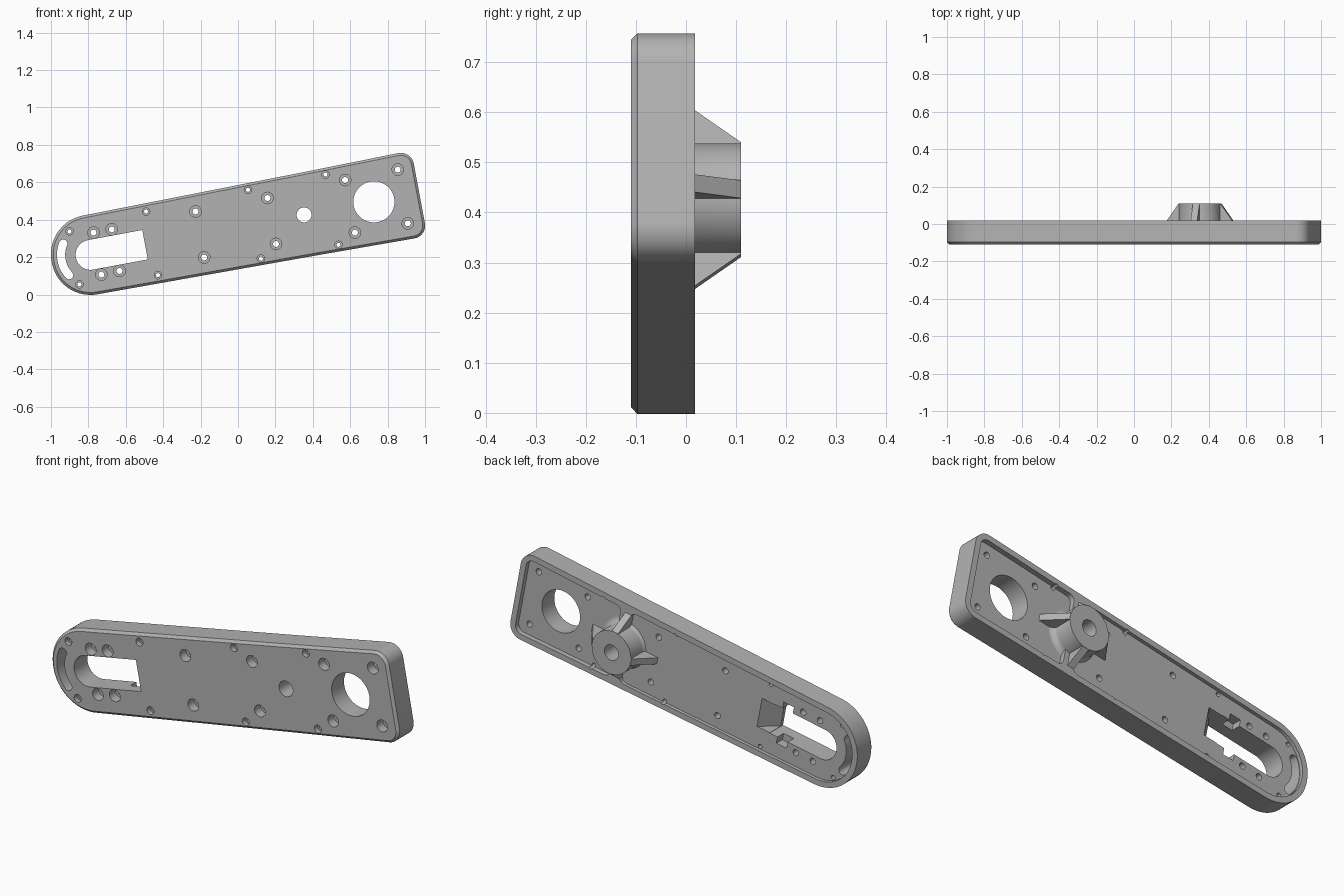
import bpy, bmesh, math
from mathutils import Matrix, Vector

if "Cube" in bpy.data.objects:
    bpy.data.objects.remove(bpy.data.objects["Cube"], do_unlink=True)

grey = bpy.data.materials.new("mid_grey")
grey.use_nodes = True
grey.diffuse_color = (0.45, 0.45, 0.45, 1)
grey.node_tree.nodes["Principled BSDF"].inputs["Base Color"].default_value = grey.diffuse_color

# Part frame: u along the arm, y through its thickness, v across it
FRAME = Matrix.Translation((-0.788, 0, 0.212)) @ Matrix.Rotation(math.radians(-10.6), 4, 'Y')
FRONT, BACK, TOP = -0.11, 0.018, 0.11
R, KINK, KINK_H, END, END_H = 0.212, 1.18, 0.225, 1.788, 0.233
HUB = 1.161


def circle(u, v, r, n=32):
    return [(u + r * math.cos(2 * math.pi * i / n), v + r * math.sin(2 * math.pi * i / n)) for i in range(n)]


def rect(u0, u1, v0, v1):
    return [(u0, v0), (u1, v0), (u1, v1), (u0, v1)]


def rounded(corners, n=20):
    """Polygon of (u, v, radius) corners with filleted corners."""
    pts = []
    for i, (u, v, r) in enumerate(corners):
        p = Vector((u, v))
        if r == 0:
            pts.append((u, v))
            continue
        a = (Vector(corners[i - 1][:2]) - p).normalized()
        b = (Vector(corners[(i + 1) % len(corners)][:2]) - p).normalized()
        half = a.angle(b) / 2
        c = p + (a + b).normalized() * r / math.sin(half)
        s = p + a * r / math.tan(half) - c
        e = p + b * r / math.tan(half) - c
        sweep = s.angle_signed(e)
        for k in range(n + 1):
            q = Matrix.Rotation(-sweep * k / n, 2) @ s + c
            pts.append(tuple(q))
    return pts


def mirrored(upper):
    """Close a half outline by mirroring it across the arm's axis."""
    return [(u, -v, r) for u, v, r in upper] + [(u, v, r) for u, v, r in reversed(upper)]


def outline(inset):
    return rounded(mirrored([(-R + inset, R - inset, R - inset - 0.001), (KINK, KINK_H - inset, 0),
                             (END - inset, END_H - inset, 0.07 - inset)]))


def loft(bm, sections):
    """Solid through matching outlines given as (y, points)."""
    rings = [[bm.verts.new((u, y, v)) for u, v in pts] for y, pts in sections]
    for low, high in zip(rings, rings[1:]):
        for i in range(len(low)):
            j = (i + 1) % len(low)
            bm.faces.new((low[i], low[j], high[j], high[i]))
    bm.faces.new(rings[0])
    bm.faces.new(rings[-1])


def make(name, solids):
    bm = bmesh.new()
    for s in solids:
        loft(bm, s)
    bmesh.ops.recalc_face_normals(bm, faces=bm.faces)
    return finish(name, bm)


def finish(name, bm):
    bm.transform(FRAME)
    mesh = bpy.data.meshes.new(name)
    bm.to_mesh(mesh)
    bm.free()
    mesh.materials.append(grey)
    obj = bpy.data.objects.new(name, mesh)
    bpy.context.collection.objects.link(obj)
    return obj


def select(obj):
    bpy.ops.object.select_all(action='DESELECT')
    obj.select_set(True)
    bpy.context.view_layer.objects.active = obj


def cut(target, solids):
    cutter = make("cutter", solids)
    cutter.hide_render = True
    mod = target.modifiers.new("cut", 'BOOLEAN')
    mod.operation, mod.solver, mod.object = 'DIFFERENCE', 'EXACT', cutter
    select(target)
    bpy.ops.object.modifier_apply(modifier=mod.name)
    bpy.data.objects.remove(cutter, do_unlink=True)


def prism(pts, y0=-0.2, y1=0.2):
    return [(y0, pts), (y1, pts)]


# Arm plate with a chamfered front edge
plate = make("arm_plate", [[(FRONT, outline(0.013)), (FRONT + 0.013, outline(0)), (BACK, outline(0))]])

# Two shallow pockets in the back, split by a cross rib
RIM = 0.03
end_pocket = rounded(mirrored([(1.205, KINK_H - RIM, 0.03), (END - RIM, END_H - RIM, 0.04)]))
long_pocket = rounded(mirrored([(-R + RIM, R - RIM, R - RIM - 0.001), (1.145, KINK_H - RIM, 0.03)]))
cut(plate, [prism(end_pocket, -0.008), prism(long_pocket, 0.0)])

# Screw holes in mirrored pairs, counterbored from the front
big = [(0.037, 0.114), (0.136, 0.113), (0.594, 0.125), (0.985, 0.125), (1.411, 0.143), (1.698, 0.146)]
small = [(-0.088, 0.144), (0.334, 0.173), (0.891, 0.187), (1.313, 0.191)]
bores, counterbores = [], []
for spots, r_in, r_out, depth in ((big, 0.016, 0.031, 0.05), (small, 0.011, 0.02, 0.025)):
    for u, v in spots:
        for side in (1, -1):
            bores.append(prism(circle(u, v * side, r_in, 20)))
            counterbores.append(prism(circle(u, v * side, r_out, 24), -0.2, FRONT + depth))

# Through openings: large hole, hub bore, long slot and curved slot
slot = rounded([(-0.08, -0.08, 0.0799), (0.296, -0.08, 0), (0.296, 0.08, 0), (-0.08, 0.08, 0.0799)])
ARC_R, ARC_W, SPAN, STEPS = 0.158, 0.022, math.radians(33), 16
arc = []
for tip, start in ((1, 0), (-1, math.pi)):
    for k in range(STEPS + 1):
        a = math.pi + tip * SPAN * (2 * k / STEPS - 1)
        arc.append(((ARC_R + tip * ARC_W) * math.cos(a), (ARC_R + tip * ARC_W) * math.sin(a)))
    a = math.pi + tip * SPAN
    for k in range(1, 8):
        b = a + start + math.pi * k / 8
        arc.append((ARC_R * math.cos(a) + ARC_W * math.cos(b), ARC_R * math.sin(a) + ARC_W * math.sin(b)))
cut(plate, bores + [prism(circle(1.541, 0, 0.11, 64)), prism(circle(HUB, 0, 0.04)), prism(slot), prism(arc)])
cut(plate, counterbores)

# Sloped slot end and side notches, open to the back
ramp = [(-0.09, rect(0.2, 0.296, -0.078, 0.078)), (0.03, rect(0.2, 0.395, -0.078, 0.078))]
cut(plate, [ramp])
cut(plate, [prism(rect(0.19, 0.25, -0.115, 0.115), -0.05)])

# Hub: turned profile with a flared foot and a bore
foot = [(0.1125 + 0.035 * (1 - math.sin(t)), -0.009 + 0.027 * (1 - math.cos(t)))
        for t in (math.pi / 2 * k / 6 for k in range(7))]
profile = [(0.04, -0.009)] + foot + [(0.1125, TOP), (0.04, TOP)]
bm = bmesh.new()
SIDES = 64
rings = [[bm.verts.new((HUB + r * math.cos(a), y, r * math.sin(a))) for r, y in profile]
         for a in (2 * math.pi * i / SIDES for i in range(SIDES))]
for i in range(SIDES):
    p, q = rings[i], rings[(i + 1) % SIDES]
    for j in range(len(profile)):
        k = (j + 1) % len(profile)
        bm.faces.new((p[j], p[k], q[k], q[j]))
bmesh.ops.recalc_face_normals(bm, faces=bm.faces)
hub = finish("hub", bm)

# Four wedge gussets around the hub
wedges = []
for name, turn in (("outer", 0), ("upper", 1), ("inner", 2), ("lower", 3)):
    rot = Matrix.Rotation(turn * math.pi / 2, 2)
    sections = [(y, [tuple(rot @ Vector(p) + Vector((HUB, 0))) for p in rect(0.09, reach, -0.018, 0.018)])
                for y, reach in ((-0.009, 0.197), (TOP - 0.0005, 0.1135))]
    wedges.append(make(name + "_gusset", [sections]))

for obj in [plate, hub] + wedges:
    select(obj)
    bpy.ops.object.shade_smooth_by_angle(angle=math.radians(30))
